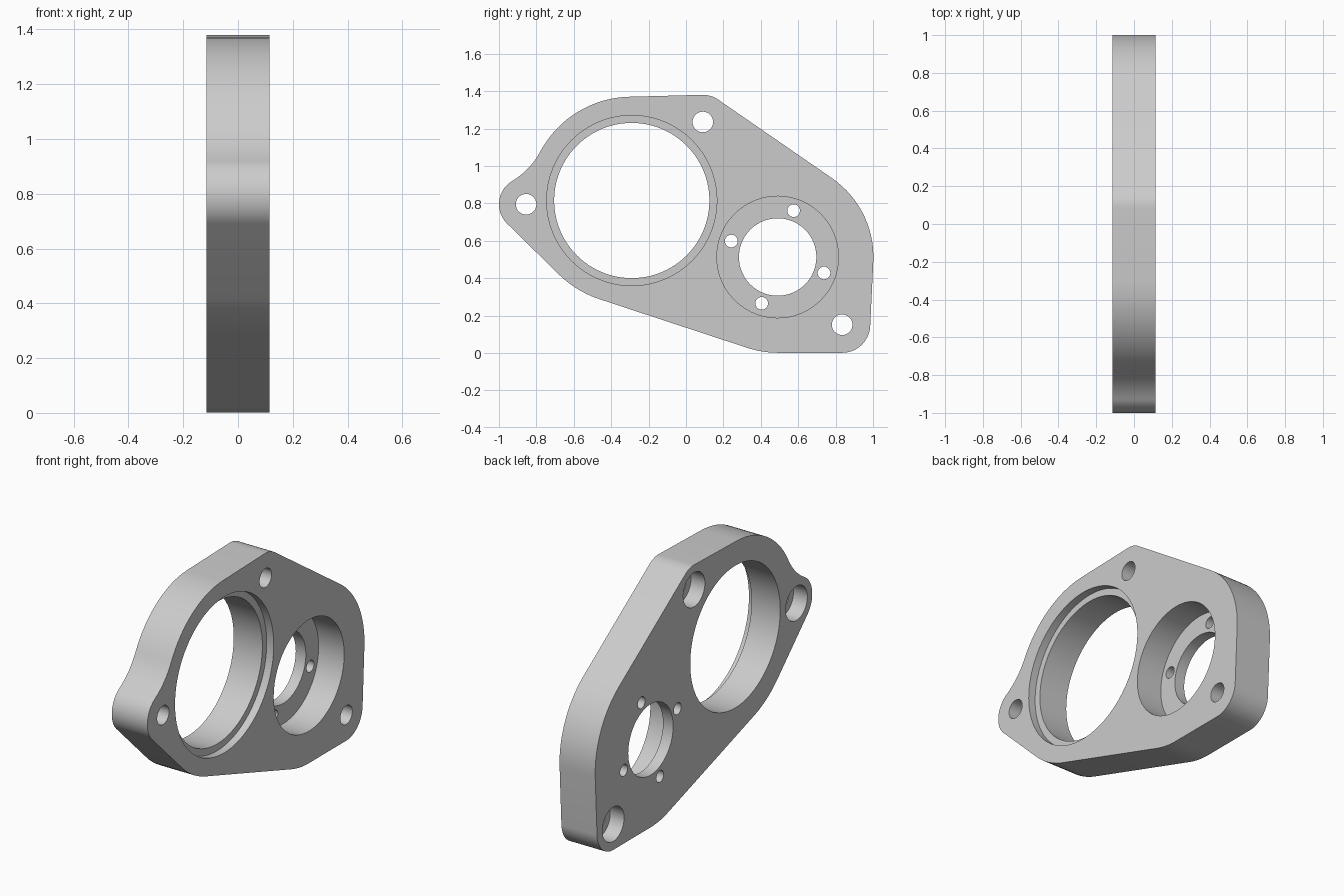
import bpy, bmesh, math
from mathutils import Vector

if "Cube" in bpy.data.objects:
    bpy.data.objects.remove(bpy.data.objects["Cube"])

HALF = 0.115  # half the plate thickness

grey = bpy.data.materials.new("light grey metal")
grey.diffuse_color = (0.6, 0.6, 0.6, 1)
grey.use_nodes = True
grey.node_tree.nodes["Principled BSDF"].inputs["Base Color"].default_value = grey.diffuse_color

# Outline: circles (y, z, radius) walked clockwise and joined by tangents;
# a negative radius makes a concave fillet.
BIG = (-0.29, 0.815, 0.555)
LEFT = (-0.855, 0.795, 0.145)
SMALL = (0.49, 0.513, 0.512)
TOP = (0.09, 1.235, 0.145)
CORNER = (0.835, 0.151, 0.15)


def fillet(a, b, r):
    """Concave circle of radius r touching a and b on the left of a->b."""
    pa, pb = Vector(a[:2]), Vector(b[:2])
    d = (pb - pa).length
    u = (pb - pa) / d
    ra, rb = r + a[2], r + b[2]
    t = (ra * ra + d * d - rb * rb) / (2 * d)
    p = pa + u * t + Vector((-u.y, u.x)) * math.sqrt(ra * ra - t * t)
    return (p.x, p.y, -r)


def tangent_angle(a, b):
    dx, dy = b[0] - a[0], b[1] - a[1]
    c = (a[2] - b[2]) / math.hypot(dx, dy)
    return math.atan2(dy, dx) + math.acos(max(-1, min(1, c)))


def outline(circles):
    pts = []
    for i, c in enumerate(circles):
        a0 = tangent_angle(circles[i - 1], c)
        a1 = tangent_angle(c, circles[(i + 1) % len(circles)])
        turn = (a1 - a0 + math.pi) % (2 * math.pi) - math.pi
        n = max(2, math.ceil(abs(turn) / math.radians(4)))
        for k in range(n + 1):
            a = a0 + turn * k / n
            p = Vector((c[0] + c[2] * math.cos(a), c[1] + c[2] * math.sin(a)))
            if not pts or (p - pts[-1]).length > 1e-4:
                pts.append(p)
    if (pts[0] - pts[-1]).length < 1e-4:
        pts.pop()
    return pts


def prism(name, pts, x0, x1):
    """Extrude a y-z profile along x."""
    bm = bmesh.new()
    face = bm.faces.new([bm.verts.new((x0, p[0], p[1])) for p in pts])
    ext = bmesh.ops.extrude_face_region(bm, geom=[face])
    moved = [v for v in ext["geom"] if isinstance(v, bmesh.types.BMVert)]
    bmesh.ops.translate(bm, verts=moved, vec=(x1 - x0, 0, 0))
    bmesh.ops.recalc_face_normals(bm, faces=bm.faces)
    mesh = bpy.data.meshes.new(name)
    bm.to_mesh(mesh)
    bm.free()
    ob = bpy.data.objects.new(name, mesh)
    bpy.context.collection.objects.link(ob)
    return ob


# Plate body
plate = prism("bracket_plate", outline(
    [LEFT, fillet(LEFT, BIG, 0.4), BIG, TOP, SMALL, CORNER, SMALL, BIG]), -HALF, HALF)
plate.data.materials.append(grey)
bpy.context.view_layer.objects.active = plate
plate.select_set(True)


def drill(y, z, r, x0=-0.2, x1=0.2, n=64):
    """Cut a round hole from x0 to x1."""
    ring = [(y + r * math.cos(math.tau * k / n), z + r * math.sin(math.tau * k / n))
            for k in range(n)]
    cutter = prism("hole_cutter", ring, x0, x1)
    cutter.hide_render = True
    mod = plate.modifiers.new("hole", 'BOOLEAN')
    mod.operation = 'DIFFERENCE'
    mod.solver = 'EXACT'
    mod.object = cutter
    bpy.ops.object.modifier_apply(modifier=mod.name)
    bpy.data.objects.remove(cutter)


# Large bore with a shallow step on the right face
drill(BIG[0], BIG[1], 0.455, x0=HALF - 0.045, n=96)
drill(BIG[0], BIG[1], 0.415, n=96)

# Deep round pocket, its centre hole and four bolt holes
drill(SMALL[0], SMALL[1], 0.325, x0=-0.05, n=96)
drill(SMALL[0], SMALL[1], 0.207)
for k in range(4):
    a = math.radians(71 + 90 * k)
    drill(SMALL[0] + 0.262 * math.cos(a), SMALL[1] + 0.262 * math.sin(a), 0.034, n=32)

# Three mounting holes, counterbored from the left face
for y, z, _ in (LEFT, TOP, CORNER):
    drill(y, z, 0.1, x1=-HALF + 0.09, n=48)
    drill(y, z, 0.055, n=48)

bpy.ops.object.shade_smooth_by_angle(angle=math.radians(30))
